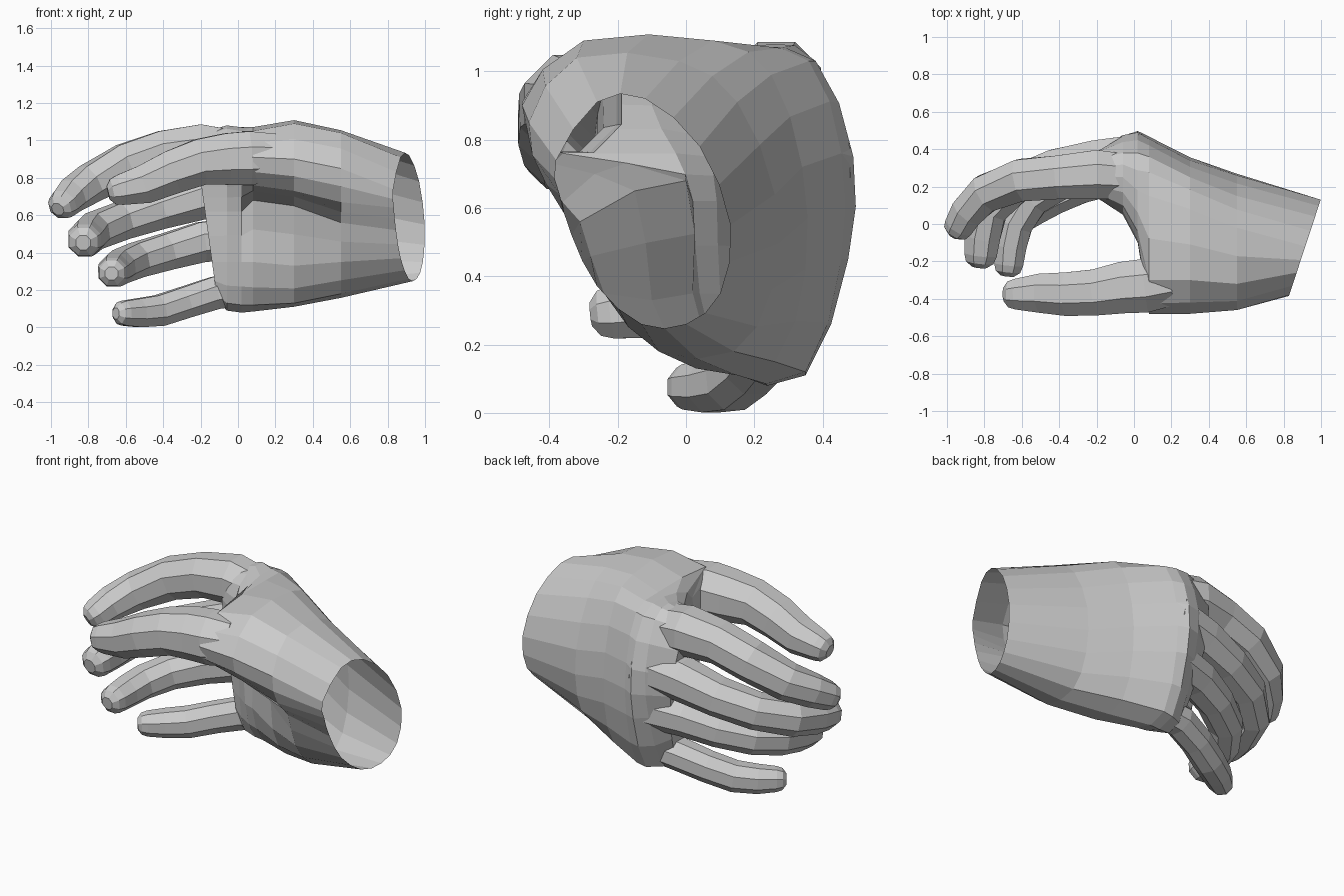
import bpy, bmesh
from mathutils import Vector
from math import cos, sin, pi

if "Cube" in bpy.data.objects:
    bpy.data.objects.remove(bpy.data.objects["Cube"])


def loft(name, rings):
    """Closed, flat-faced skin through rings with equal point counts."""
    bm = bmesh.new()
    rows = [[bm.verts.new(p) for p in ring] for ring in rings]
    n = len(rows[0])
    for a, b in zip(rows, rows[1:]):
        for i in range(n):
            j = (i + 1) % n
            bm.faces.new((a[i], a[j], b[j], b[i]))
    bm.faces.new(rows[0])
    bm.faces.new(rows[-1])
    bmesh.ops.recalc_face_normals(bm, faces=bm.faces)
    me = bpy.data.meshes.new(name)
    bm.to_mesh(me)
    bm.free()
    ob = bpy.data.objects.new(name, me)
    bpy.context.collection.objects.link(ob)
    return ob


def round_ring(pts):
    """Insert a curved midpoint between neighbouring section points."""
    out, n = [], len(pts)
    for i in range(n):
        a, b, c, d = (pts[(i + k) % n] for k in (-1, 0, 1, 2))
        out += [b, (b + c) * 0.5625 - (a + d) * 0.0625]
    return out


def digit(name, path):
    """Tapered eight-sided finger with a rounded tip; path is (x, y, z, radius)."""
    pts = [Vector(p[:3]) for p in path]
    rad = [p[3] * 1.05 for p in path]
    end = (pts[-1] - pts[-2]).normalized()
    r = rad[-1]
    for step, scale in ((0.45, 0.85), (0.75, 0.45)):
        pts.append(Vector(path[-1][:3]) + end * r * step)
        rad.append(r * scale)
    rings = []
    for i, p in enumerate(pts):
        t = (pts[min(i + 1, len(pts) - 1)] - pts[max(i - 1, 0)]).normalized()
        u = t.cross(Vector((0, 0, 1))).normalized()
        v = u.cross(t)
        rings.append([p + (u * cos(a) + v * sin(a)) * rad[i]
                      for a in (pi / 4 * (k + 0.5) for k in range(8))])
    return loft(name, rings)


def wrist_x(y):
    return 0.83 + (y + 0.38) * 0.33


# Palm cross-sections (y, z): thumb side, over the back, heel, hollow, under thumb
wrist = [(-.38, .74), (-.26, .91), (-.12, .92), (.04, .78), (.13, .55), (.1, .35),
         (.0, .26), (-.13, .26), (-.26, .37), (-.335, .52), (-.37, .64)]
sections = [
    (.55, [(-.46, .85), (-.32, 1.04), (-.02, 1.03), (.15, .91), (.26, .64), (.25, .36),
           (.14, .18), (-.08, .18), (-.24, .35), (-.31, .56), (-.41, .67)]),
    (.30, [(-.48, .9), (-.30, 1.09), (.08, 1.09), (.25, .99), (.34, .72), (.35, .42),
           (.26, .15), (.03, .13), (-.1, .33), (-.15, .65), (-.39, .73)]),
    (.08, [(-.48, .91), (-.3, 1.05), (.15, 1.07), (.36, 1.03), (.455, .76), (.455, .45),
           (.35, .12), (.12, .12), (.02, .35), (.0, .68), (-.36, .76)])]
knuckles = [
    (.02, [(-.1, .9), (-.04, 1.01), (.18, 1.07), (.38, 1.03), (.49, .75), (.475, .45),
           (.35, .11), (.13, .12), (.04, .35), (.02, .62), (-.03, .76)]),
    (-.06, [(.05, .87), (.1, 1.02), (.25, 1.08), (.38, 1.03), (.475, .75), (.44, .46),
            (.31, .12), (.15, .13), (.1, .35), (.09, .62), (.07, .75)])]
tips = [(.15, .88), (.18, .98), (.25, 1.03), (.34, 1.0), (.4, .73), (.37, .47),
        (.27, .18), (.17, .18), (.15, .35), (.15, .62), (.145, .75)]

rings = [[Vector((wrist_x(y), y, z)) for y, z in wrist]]
rings += [[Vector((x, y, z)) for y, z in sec] for x, sec in sections + knuckles]
rings += [[Vector((-.09 - .14 * z, y, z)) for y, z in tips]]
hand = loft("hand", [round_ring(r) for r in rings])

# Thumb and four curled fingers, from root to tip
digits = {
    "thumb": [(.2, -.31, .91, .13), (.06, -.33, .905, .148), (-.06, -.34, .9, .142),
              (-.2, -.365, .885, .127), (-.35, -.375, .83, .12), (-.5, -.37, .765, .107),
              (-.63, -.375, .735, .084)],
    "index_finger": [(.02, .25, .93, .12), (-.2, .265, .955, .135), (-.4, .25, .935, .12),
                     (-.6, .235, .87, .116), (-.79, .165, .77, .104),
                     (-.89, .065, .705, .092), (-.935, -.01, .66, .08)],
    "middle_finger": [(.05, .36, .74, .125), (-.2, .33, .695, .122), (-.42, .295, .63, .108),
                      (-.62, .22, .57, .102), (-.77, .08, .515, .1),
                      (-.81, -.07, .48, .098), (-.82, -.16, .465, .09)],
    "ring_finger": [(.04, .345, .48, .118), (-.2, .295, .455, .11), (-.38, .235, .405, .1),
                    (-.54, .135, .36, .095), (-.63, .0, .325, .092),
                    (-.66, -.12, .305, .088), (-.67, -.215, .295, .08)],
    "little_finger": [(.04, .25, .2, .085), (-.12, .24, .185, .09), (-.28, .195, .135, .086),
                      (-.42, .135, .09, .085), (-.53, .07, .078, .079), (-.61, .01, .076, .068)],
}
parts = [digit(name, path) for name, path in digits.items()]

# Fuse everything into one skin
for part in parts:
    mod = hand.modifiers.new(part.name, 'BOOLEAN')
    mod.operation = 'UNION'
    mod.solver = 'EXACT'
    mod.object = part
deps = bpy.context.evaluated_depsgraph_get()
skin = bpy.data.meshes.new_from_object(hand.evaluated_get(deps))
hand.modifiers.clear()
hand.data = skin
for part in parts:
    bpy.data.objects.remove(part)

# Open the wrist by removing its cap
bm = bmesh.new()
bm.from_mesh(skin)
cap = [f for f in bm.faces
       if all(abs(v.co.x - wrist_x(v.co.y)) < 0.004 for v in f.verts)]
bmesh.ops.delete(bm, geom=cap, context='FACES')
bm.to_mesh(skin)
bm.free()
